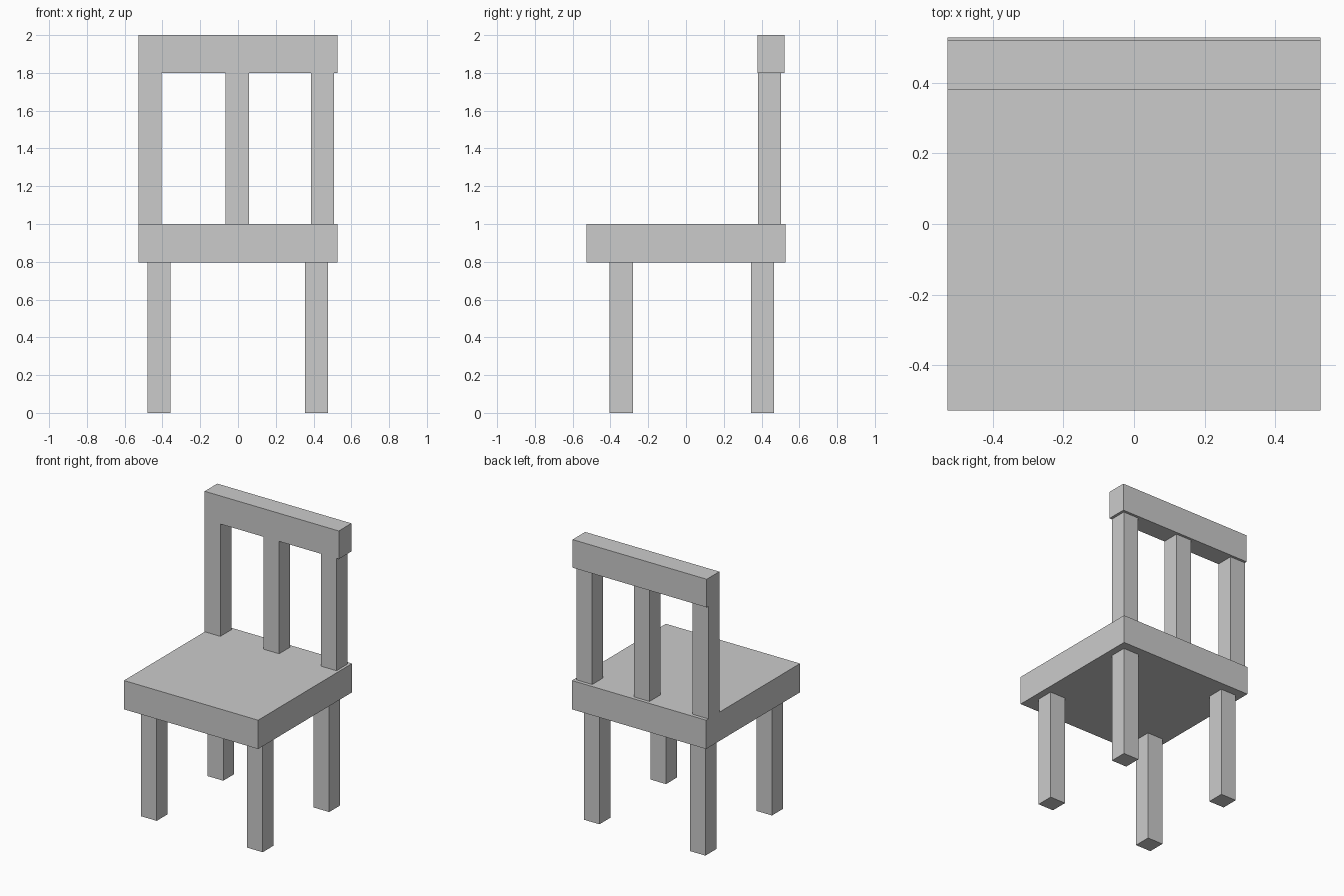
import bpy

if "Cube" in bpy.data.objects:
    bpy.data.objects.remove(bpy.data.objects["Cube"])


def box(name, x, y, z):
    """Axis-aligned box from (min, max) ranges."""
    bpy.ops.mesh.primitive_cube_add(size=1, location=[sum(r) / 2 for r in (x, y, z)])
    ob = bpy.context.object
    ob.name = name
    ob.scale = [r[1] - r[0] for r in (x, y, z)]
    bpy.ops.object.transform_apply(location=False, rotation=False, scale=True)
    return ob


HALF = 0.528      # half width of the seat
THICK = 0.123     # leg and post thickness
SEAT_Z = (0.795, 1.0)
RAIL_Z = (1.8, 2.0)

# Seat slab
box("seat", (-HALF, HALF), (-HALF, HALF), SEAT_Z)

# Four legs
for row, y in (("front", -0.343), ("back", 0.405)):
    for side, x in (("left", -0.418), ("right", 0.416)):
        box(f"{row}_leg_{side}", (x - THICK / 2, x + THICK / 2),
            (y - THICK / 2, y + THICK / 2), (0, SEAT_Z[0]))

# Three back posts, flush with the front of the top rail
for side, x in (("left", -HALF), ("middle", -0.065), ("right", 0.386)):
    box(f"back_post_{side}", (x, x + THICK), (0.38, 0.38 + THICK),
        (SEAT_Z[1], RAIL_Z[0]))

# Top rail
box("top_rail", (-HALF, HALF), (0.379, 0.521), RAIL_Z)
